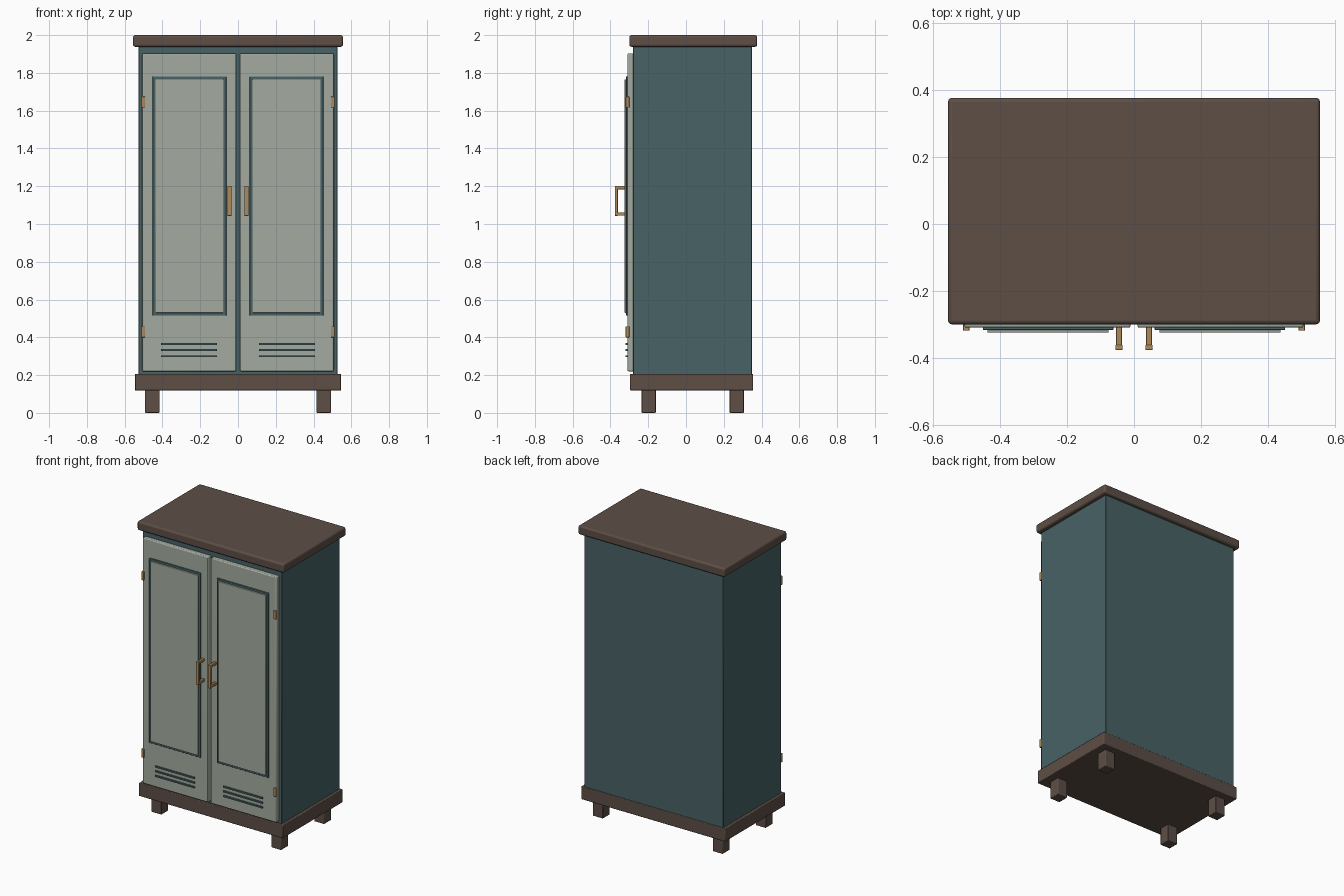
import bpy

if "Cube" in bpy.data.objects:
    bpy.data.objects.remove(bpy.data.objects["Cube"])


def material(name, rgb):
    """Flat colour from sRGB 0-255 values."""
    lin = []
    for c in rgb:
        c /= 255
        lin.append(c / 12.92 if c <= 0.04045 else ((c + 0.055) / 1.055) ** 2.4)
    m = bpy.data.materials.new(name)
    m.diffuse_color = (*lin, 1)
    m.use_nodes = True
    m.node_tree.nodes["Principled BSDF"].inputs["Base Color"].default_value = m.diffuse_color
    return m


TEAL = material("teal_paint", (72, 98, 102))
SAGE = material("sage_paint", (164, 171, 160))
BROWN = material("dark_wood", (93, 78, 70))
BRASS = material("brass", (172, 138, 90))


def box(name, x, y, z, mat, bevel=0.0, segments=2):
    """Box from (min, max) ranges, with optionally rounded edges."""
    bpy.ops.mesh.primitive_cube_add(
        size=1, location=[(r[0] + r[1]) / 2 for r in (x, y, z)])
    ob = bpy.context.object
    ob.name = name
    ob.scale = [abs(r[1] - r[0]) for r in (x, y, z)]
    bpy.ops.object.transform_apply(location=False, rotation=False, scale=True)
    ob.data.materials.append(mat)
    if bevel:
        mod = ob.modifiers.new("rounded_edges", 'BEVEL')
        mod.width = bevel
        mod.segments = segments
        bpy.ops.object.shade_smooth_by_angle()
    return ob


# Carcass, top board and plinth
box("carcass", (-0.527, 0.527), (-0.28, 0.35), (0.2, 1.945), TEAL, 0.003, 1)
box("top_board", (-0.556, 0.556), (-0.30, 0.377), (1.938, 2.0), BROWN, 0.012, 3)
box("plinth", (-0.546, 0.546), (-0.296, 0.356), (0.118, 0.207), BROWN, 0.004)

for side, s in (("left", -1), ("right", 1)):
    def part(name, x, y, z, mat, bevel=0.0):
        return box(f"{side}_{name}", (s * x[0], s * x[1]), y, z, mat, bevel)

    # Feet
    for end, y in (("front", -0.198), ("back", 0.268)):
        part(f"{end}_foot", (0.416, 0.492), (y - 0.038, y + 0.038),
             (0, 0.125), BROWN, 0.004)

    # Door with a teal moulding behind a raised panel
    part("door", (0.010, 0.507), (-0.31, -0.275), (0.22, 1.903), SAGE, 0.006)
    part("moulding", (0.062, 0.452), (-0.317, -0.305), (0.515, 1.781), TEAL, 0.002)
    part("panel", (0.076, 0.438), (-0.325, -0.305), (0.53, 1.766), SAGE, 0.003)

    # Vent slats
    for i, z in enumerate((0.30, 0.332, 0.364)):
        part(f"vent_slat_{i + 1}", (0.11, 0.407), (-0.319, -0.305),
             (z - 0.005, z + 0.005), TEAL)

    # Hinges
    for end, z in (("lower", 0.429), ("upper", 1.645)):
        part(f"{end}_hinge", (0.492, 0.511), (-0.319, -0.30),
             (z - 0.029, z + 0.029), BRASS, 0.002)

    # Handle: grip on two posts
    part("handle_grip", (0.034, 0.056), (-0.377, -0.361), (1.043, 1.202), BRASS, 0.003)
    for end, z in (("lower", 1.053), ("upper", 1.192)):
        part(f"{end}_handle_post", (0.036, 0.054), (-0.368, -0.305),
             (z - 0.009, z + 0.009), BRASS, 0.002)
